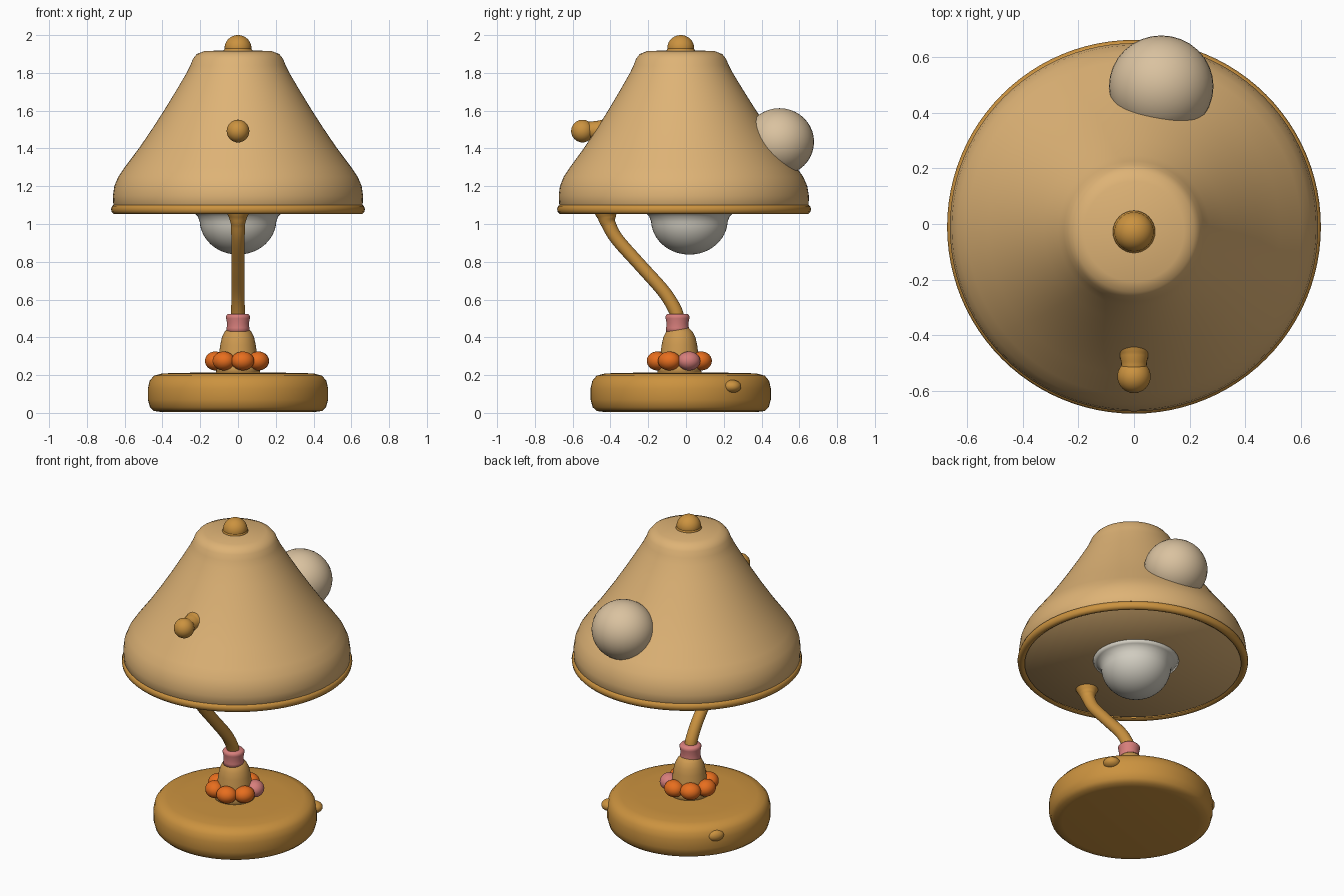
import bpy, bmesh, math
from mathutils import Vector

if "Cube" in bpy.data.objects:
    bpy.data.objects.remove(bpy.data.objects["Cube"])


def material(name, r, g, b):
    m = bpy.data.materials.new(name)
    m.diffuse_color = (r, g, b, 1)
    m.use_nodes = True
    m.node_tree.nodes["Principled BSDF"].inputs["Base Color"].default_value = m.diffuse_color
    return m


TAN = material("tan_fabric", 0.73, 0.45, 0.18)
WOOD = material("brown_wood", 0.60, 0.29, 0.05)
COLLAR = material("light_brown", 0.61, 0.32, 0.08)
ORANGE = material("orange", 0.80, 0.155, 0.013)
PINK = material("pink", 0.68, 0.21, 0.20)
BEIGE = material("beige", 0.70, 0.54, 0.35)
WHITE = material("bulb_white", 0.65, 0.62, 0.54)


def finish(bm, name, mat, loc=(0, 0, 0)):
    bmesh.ops.recalc_face_normals(bm, faces=bm.faces[:])
    me = bpy.data.meshes.new(name)
    bm.to_mesh(me)
    bm.free()
    me.materials.append(mat)
    for p in me.polygons:
        p.use_smooth = True
    ob = bpy.data.objects.new(name, me)
    ob.location = loc
    bpy.context.collection.objects.link(ob)
    return ob


def skin_rings(bm, rings, capped=True):
    """Bridge consecutive vertex rings and cap both ends."""
    for a, b in zip(rings, rings[1:]):
        n = len(a)
        for i in range(n):
            j = (i + 1) % n
            bm.faces.new((a[i], a[j], b[j], b[i]))
    if capped:
        bm.faces.new(rings[0])
        bm.faces.new(rings[-1])


def lathe(name, mat, profile, y=0.0, lean=0.0, n=64, capped=True):
    """Revolve (radius, z) points about z; lean shifts y with height."""
    bm = bmesh.new()
    z0 = profile[0][1]
    rings = [[bm.verts.new((r * math.cos(2 * math.pi * i / n),
                            r * math.sin(2 * math.pi * i / n) + y + lean * (z - z0), z))
              for i in range(n)] for r, z in profile]
    skin_rings(bm, rings, capped)
    return finish(bm, name, mat)


def ball(name, mat, loc, size, turn=0.0):
    bm = bmesh.new()
    bmesh.ops.create_uvsphere(bm, u_segments=32, v_segments=20, radius=1)
    bmesh.ops.scale(bm, vec=size, verts=bm.verts[:])
    ob = finish(bm, name, mat, loc)
    ob.rotation_euler.z = turn
    return ob


def tube(name, mat, path, radii, n=24, steps=8):
    """Smooth tube in the yz plane through the (y, z) path points."""
    pts, rad = [], []
    ext = [path[0]] + path + [path[-1]]
    for k in range(len(path) - 1):
        p = [Vector((0, *q)) for q in ext[k:k + 4]]
        for s in range(steps + (k == len(path) - 2)):
            t = s / steps
            pts.append(0.5 * (2 * p[1] + (p[2] - p[0]) * t
                              + (2 * p[0] - 5 * p[1] + 4 * p[2] - p[3]) * t * t
                              + (3 * p[1] - p[0] - 3 * p[2] + p[3]) * t ** 3))
            rad.append(radii[k] * (1 - t) + radii[k + 1] * t)
    bm = bmesh.new()
    rings = []
    for i, c in enumerate(pts):
        d = (pts[min(i + 1, len(pts) - 1)] - pts[max(i - 1, 0)]).normalized()
        side, up = Vector((1, 0, 0)), d.cross(Vector((1, 0, 0)))
        rings.append([bm.verts.new(c + rad[i] * (math.cos(a) * side + math.sin(a) * up))
                      for a in (2 * math.pi * j / n for j in range(n))])
    skin_rings(bm, rings)
    return finish(bm, name, mat)


# Base: thick rounded disc with two small nubs on its back edge
lathe("base", WOOD, [(0.40, 0.004), (0.445, 0.01), (0.466, 0.03), (0.477, 0.07),
                     (0.477, 0.13), (0.468, 0.17), (0.445, 0.197), (0.40, 0.209),
                     (0.30, 0.212), (0.02, 0.215)], y=-0.028)
for i, (a, depth) in enumerate(((36, 0.05), (145, 0.03))):
    a = math.radians(a)
    ball(f"base_nub_{i}", WOOD, (0.46 * math.cos(a), 0.46 * math.sin(a) - 0.028, 0.14),
         (depth, 0.05, 0.035), a)

# Pedestal and pink cuff
lathe("pedestal", COLLAR, [(0.12, 0.20), (0.112, 0.24), (0.102, 0.30), (0.094, 0.36),
                           (0.085, 0.40), (0.07, 0.43), (0.05, 0.45)], y=-0.035, n=40)
lathe("cuff", PINK, [(0.05, 0.425), (0.061, 0.43), (0.060, 0.45), (0.058, 0.475),
                     (0.063, 0.50), (0.064, 0.512), (0.055, 0.523), (0.03, 0.525)],
      y=-0.045, n=40)

# Ring of seven petals, one of them pink
for i in range(7):
    a = math.radians(25 + 360 / 7 * i)
    ball(f"petal_{i}", PINK if i == 0 else ORANGE,
         (0.12 * math.cos(a), -0.035 + 0.12 * math.sin(a), 0.275),
         (0.055, 0.061, 0.05), a)

# Curved arm flaring into the shade
tube("arm", WOOD, [(-0.045, 0.50), (-0.06, 0.55), (-0.12, 0.645), (-0.25, 0.79),
                   (-0.365, 0.92), (-0.41, 1.0), (-0.42, 1.04), (-0.425, 1.085)],
     [0.036, 0.036, 0.035, 0.034, 0.035, 0.038, 0.05, 0.075])

# Shade with closed underside
lathe("shade", TAN, [(0.02, 1.07), (0.64, 1.07), (0.66, 1.10), (0.662, 1.15),
                     (0.655, 1.20), (0.634, 1.25), (0.60, 1.30), (0.525, 1.40),
                     (0.45, 1.51), (0.386, 1.61), (0.325, 1.71), (0.272, 1.80),
                     (0.252, 1.84), (0.238, 1.875), (0.218, 1.90), (0.18, 1.915),
                     (0.02, 1.922)], y=-0.01, lean=-0.02, n=96)

# Rim ring
lathe("rim", WOOD, [(0.63, 1.06), (0.642, 1.053), (0.658, 1.053), (0.669, 1.064),
                    (0.672, 1.08), (0.667, 1.095), (0.655, 1.103), (0.635, 1.095)],
      y=-0.01, n=96, capped=False)

# Light bulb below the shade
bulb = [(0.25, 1.068), (0.228, 1.055), (0.213, 1.04)]
bulb += [(0.203 * math.cos(math.radians(t)), 1.022 - 0.184 * math.sin(math.radians(t)))
         for t in range(3, 88, 7)]
lathe("bulb", WHITE, bulb, y=0.018, n=48)

# Finial on top with a small flared foot
ball("finial", WOOD, (0, -0.028, 1.932), (0.071, 0.071, 0.068))
lathe("finial_foot", WOOD, [(0.078, 1.917), (0.072, 1.925), (0.068, 1.935)], y=-0.028, n=32)

# Front knob and its stem
ball("knob", WOOD, (0, -0.548, 1.492), (0.06, 0.06, 0.06))
tube("knob_stem", WOOD, [(-0.54, 1.494), (-0.50, 1.496), (-0.47, 1.495), (-0.43, 1.49)],
     [0.045, 0.046, 0.052, 0.07])

# Round bump on the back of the shade
ball("bump", BEIGE, (0.098, 0.495, 1.435), (0.188, 0.183, 0.178))
